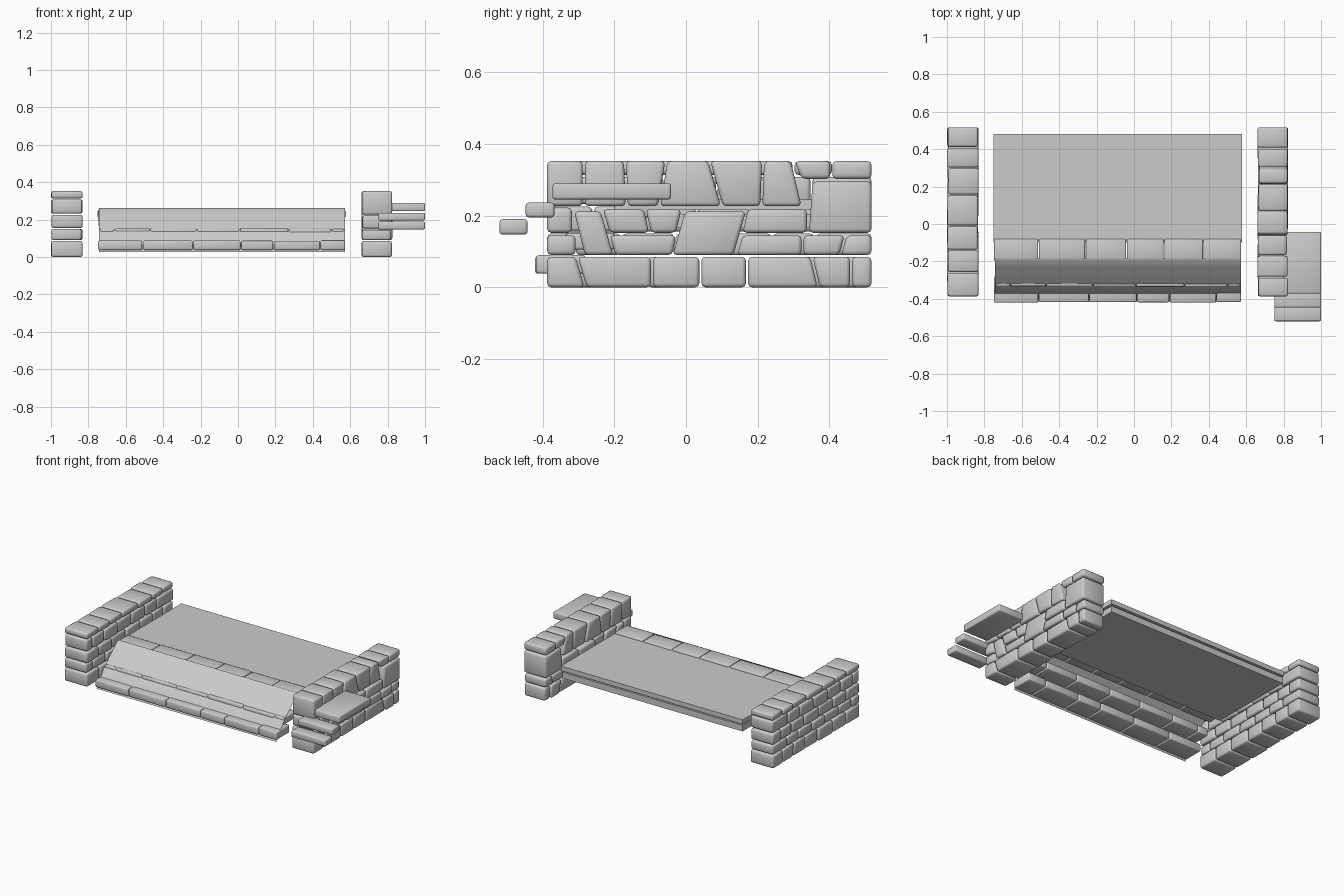
import bpy, bmesh, random
from mathutils import Vector

if "Cube" in bpy.data.objects:
    bpy.data.objects.remove(bpy.data.objects["Cube"])

random.seed(4)


def make_object(name, bm):
    bmesh.ops.recalc_face_normals(bm, faces=bm.faces)
    me = bpy.data.meshes.new(name)
    bm.to_mesh(me)
    bm.free()
    ob = bpy.data.objects.new(name, me)
    bpy.context.collection.objects.link(ob)
    return ob


def prism(bm, front, back):
    # solid between two matching rings of points
    a = [bm.verts.new(p) for p in front]
    b = [bm.verts.new(p) for p in back]
    n = len(a)
    bm.faces.new(a)
    bm.faces.new(b[::-1])
    for i in range(n):
        bm.faces.new((a[i], a[(i + 1) % n], b[(i + 1) % n], b[i]))


def finish_stones(name, bm, width):
    ob = make_object(name, bm)
    mod = ob.modifiers.new("worn_edges", 'BEVEL')
    mod.width = width
    mod.segments = 2
    mod.limit_method = 'NONE'
    for p in ob.data.polygons:
        p.use_smooth = True
    return ob


def wall_stone(bm, x0, x1, left, right, z0, z1, gap=0.003):
    # left and right are the (bottom, top) y positions of the two joints
    a, b = x0 + random.uniform(0, .008), x1 - random.uniform(0, .008)
    ring = [(left[0] + gap, z0), (right[0] - gap, z0),
            (right[1] - gap, z1), (left[1] + gap, z1)]
    prism(bm, [(a, y, z) for y, z in ring], [(b, y, z) for y, z in ring])


def joint(v):
    return v if isinstance(v, tuple) else (v, v)


def wall(name, x0, x1, runs):
    # each run is z0, z1 and a chain of joints
    bm = bmesh.new()
    for z0, z1, joints in runs:
        js = [joint(v) for v in joints]
        for l, r in zip(js, js[1:]):
            wall_stone(bm, x0, x1, l, r, z0, z1)
    finish_stones(name, bm, 0.011)


def stone_row(name, joints, y0, y1, z0, z1):
    bm = bmesh.new()
    for a, b in zip(joints, joints[1:]):
        f, t = random.uniform(0, .005), random.uniform(0, .004)
        ring = [(y0 + f, z0), (y1, z0), (y1, z1 - t), (y0 + f, z1 - t)]
        prism(bm, [(a + .002, y, z) for y, z in ring],
              [(b - .002, y, z) for y, z in ring])
    finish_stones(name, bm, 0.007)


def box(name, x0, x1, y0, y1, z0, z1, bevel=0):
    bm = bmesh.new()
    ring = [(y0, z0), (y1, z0), (y1, z1), (y0, z1)]
    prism(bm, [(x0, y, z) for y, z in ring], [(x1, y, z) for y, z in ring])
    return finish_stones(name, bm, bevel) if bevel else make_object(name, bm)


# left wall: regular courses
wall("left_wall", -1.0, -.83, [
    (0, .085, [-.39, -.25, -.11, .04, .17, (.3, .29), .41, .52]),
    (.09, .15, [-.39, -.31, -.18, (-.04, -.03), .1, .24, .36, .52]),
    (.155, .225, [-.39, (-.25, -.26), -.12, .03, .18, .31, .42, .52]),
    (.232, .308, [-.39, -.32, -.2, -.06, (.08, .09), .23, .35, .52]),
    (.313, .352, [-.39, -.26, -.14, -.01, .155, .3, .41, .52]),
])

# right wall: mixed stones with slanted joints and a few tall blocks
wall("right_wall", .66, .825, [
    (0, .085, [-.39, (-.28, -.305), -.095, .04, .17, (.37, .35), .46, .52]),
    (.09, .145, [-.39, -.305]),
    (.09, .145, [(-.2, -.215), (-.035, -.025)]),
    (.09, .145, [(.14, .155), .325, (.43, .445), .52]),
    (.09, .212, [(-.285, -.315), (-.2, -.235)]),
    (.09, .212, [(-.04, -.005), (.135, .17)]),
    (.152, .222, [-.39, -.315]),
    (.152, .218, [(-.215, -.235), (-.1, -.115), (-.025, -.01)]),
    (.152, .218, [(.155, .17), .34]),
    (.152, .295, [(.34, .35), .52]),
    (.226, .352, [-.39, -.285, (-.165, -.17), (-.075, -.055), (.1, .065),
                  (.21, .215), (.325, .295)]),
    (.302, .352, [(.32, .3), .405, .52]),
])

# small stair beside the right wall
box("lower_step", .75, 1.0, -.52, -.442, .147, .19, .008)
box("middle_step", .75, 1.0, -.447, -.367, .195, .236, .008)
box("top_landing", .8, 1.0, -.372, -.042, .245, .29, .007)

# rows of stones forming the weir
stone_row("crest_stones", [-.75, -.51, -.26, -.04, .16, .37, .575],
          -.2, -.08, .195, .258)
stone_row("middle_stones", [-.74, -.66, -.47, -.22, .01, .27, .5, .57],
          -.338, -.2, .105, .155)
stone_row("bottom_stones", [-.75, -.51, -.24, .015, .19, .44, .575],
          -.422, -.28, .038, .09)

# bed and still water behind the crest
box("bed_slab", -.745, .57, -.1, .475, .165, .205)
box("water_surface", -.75, .577, -.1, .48, .215, .245)

# water sheet falling over the stones
profile = [(-.185, .261), (-.205, .253), (-.235, .226), (-.275, .191),
           (-.315, .157), (-.345, .125), (-.37, .09), (-.395, .055),
           (-.415, .027)]
bm = bmesh.new()
rows = [[bm.verts.new((x, y, z)) for y, z in profile] for x in (-.742, .572)]
for i in range(len(profile) - 1):
    bm.faces.new((rows[0][i], rows[0][i + 1], rows[1][i + 1], rows[1][i]))
fall = make_object("falling_water", bm)
for p in fall.data.polygons:
    p.use_smooth = True
